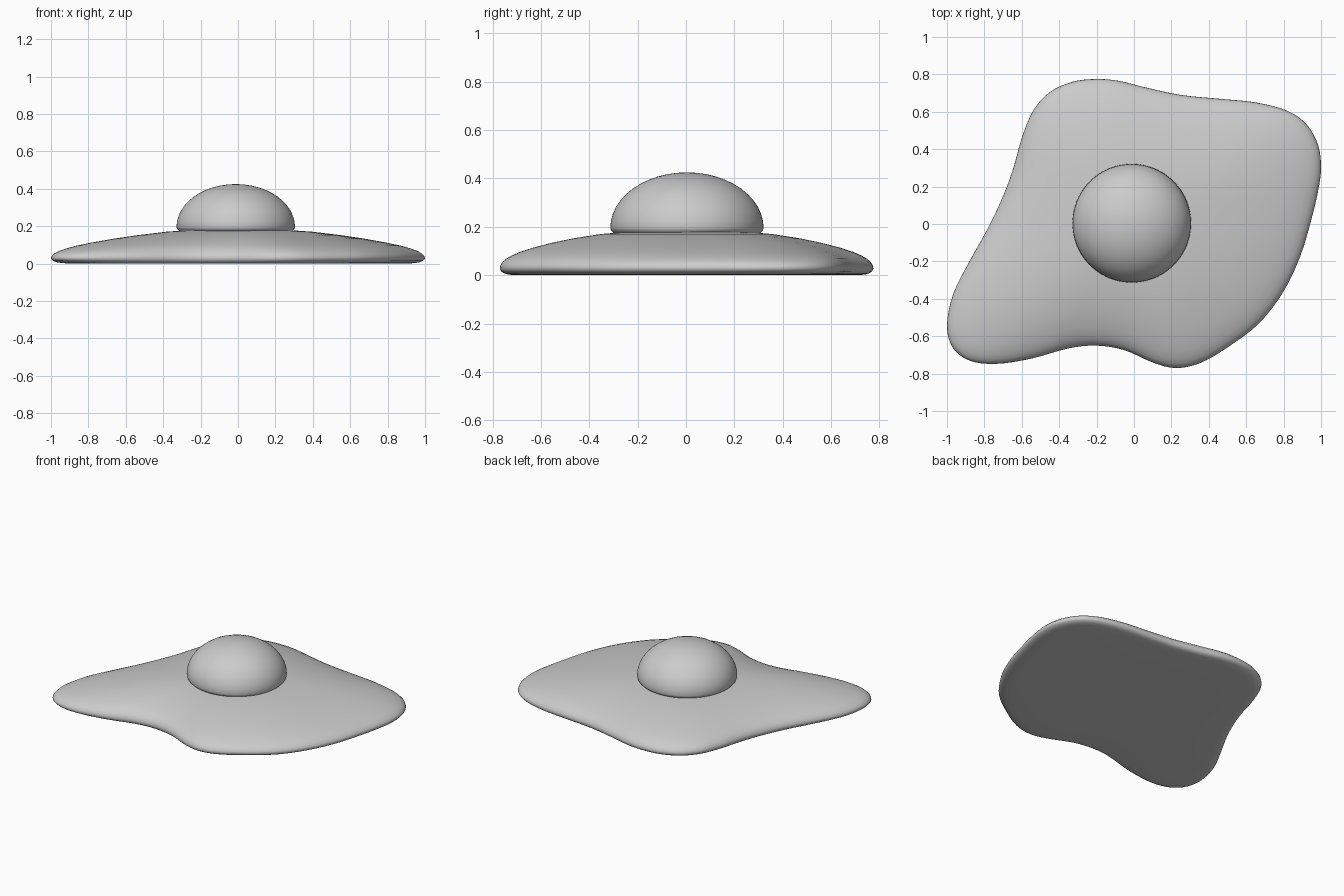
import bpy, bmesh, math
from mathutils import Vector

if "Cube" in bpy.data.objects:
    bpy.data.objects.remove(bpy.data.objects["Cube"])

# Outline of the egg white seen from above, counter-clockwise
OUTLINE = [(1.0, .3), (.985, .42), (.925, .53), (.82, .605), (.65, .65), (.45, .67),
           (.25, .69), (.05, .733), (-.08, .765), (-.2, .775), (-.33, .76), (-.45, .705),
           (-.54, .605), (-.6, .46), (-.645, .30), (-.70, .15), (-.78, -.02), (-.88, -.2),
           (-.965, -.37), (-1.0, -.54), (-.97, -.66), (-.88, -.73), (-.74, -.748),
           (-.55, -.72), (-.35, -.665), (-.2, -.65), (-.05, -.675), (.1, -.74),
           (.22, -.77), (.35, -.745), (.5, -.66), (.67, -.53), (.8, -.36), (.89, -.17),
           (.95, .03), (.985, .18)]

# Side profile of the white: (fraction of outline, height), underside to crown
PROFILE = [(.5, 0), (.9, 0), (.95, .002), (.975, .007), (.992, .015), (1, .027),
           (.997, .04), (.985, .055), (.965, .068), (.935, .081), (.89, .096),
           (.82, .113), (.72, .133), (.6, .152), (.45, .170), (.3, .180), (.15, .185)]


def smooth_closed(points, steps):
    """Catmull-Rom curve through a closed loop of points."""
    pts = [Vector(p) for p in points]
    n, out = len(pts), []
    for i in range(n):
        a, b, c, d = (pts[(i + k - 1) % n] for k in range(4))
        for s in range(steps):
            t = s / steps
            out.append(0.5 * (2 * b + (c - a) * t + (2 * a - 5 * b + 4 * c - d) * t * t
                              + (3 * b - a - 3 * c + d) * t ** 3))
    return out


def skin(name, rings, bottom, top):
    """Bridge rings of points and close both ends with fans."""
    bm = bmesh.new()
    loops = [[bm.verts.new(p) for p in ring] for ring in rings]
    n = len(loops[0])
    ends = bm.verts.new(bottom), bm.verts.new(top)
    for i in range(n):
        j = (i + 1) % n
        for lo, hi in zip(loops, loops[1:]):
            bm.faces.new((lo[i], lo[j], hi[j], hi[i]))
        bm.faces.new((ends[0], loops[0][j], loops[0][i]))
        bm.faces.new((ends[1], loops[-1][i], loops[-1][j]))
    bmesh.ops.recalc_face_normals(bm, faces=bm.faces)
    for f in bm.faces:
        f.smooth = True
    mesh = bpy.data.meshes.new(name)
    bm.to_mesh(mesh)
    bm.free()
    obj = bpy.data.objects.new(name, mesh)
    bpy.context.collection.objects.link(obj)
    return obj


# Egg white: contours get rounder toward the middle
edge = smooth_closed(OUTLINE, 4)
rings = []
for s, z in PROFILE:
    rings.append([(*(s * (p * s + p.normalized() * .82 * (1 - s))), z) for p in edge])
skin("egg_white", rings, (0, 0, 0), (0, 0, .186))

# Yolk: tall dome above its widest line, shallow underside sunk in the white
SEG, ROWS = 96, 24
rings = []
for k in range(1, ROWS):
    a = -math.pi / 2 + math.pi * k / ROWS
    r = .317 * math.cos(a)
    z = .195 + (.23 if a > 0 else .07) * math.sin(a)
    rings.append([(-.012 + r * math.cos(2 * math.pi * i / SEG),
                   .004 + r * math.sin(2 * math.pi * i / SEG), z) for i in range(SEG)])
skin("yolk", rings, (-.012, .004, .125), (-.012, .004, .425))
